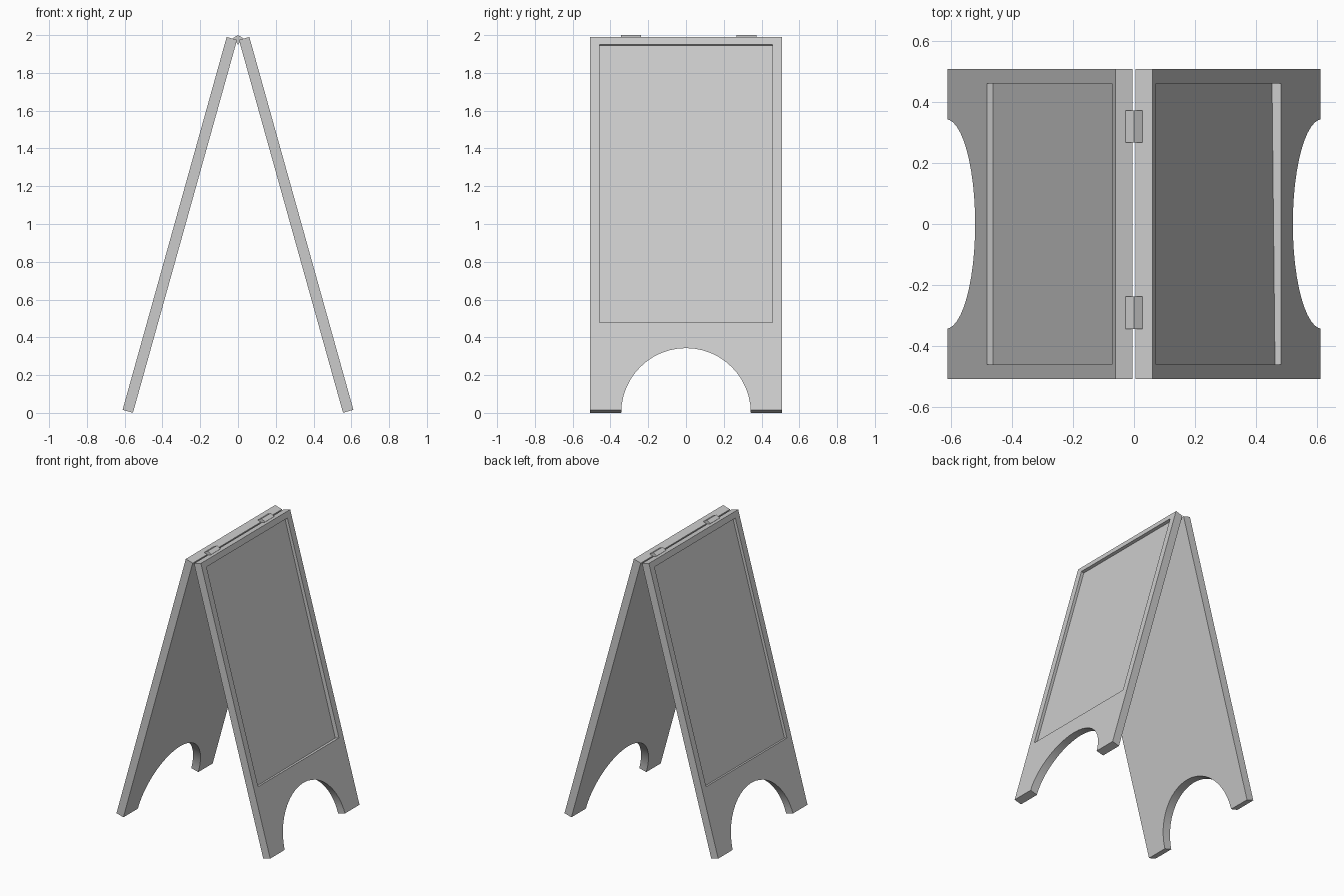
import bpy, bmesh, math
from mathutils import Vector

cube = bpy.data.objects.get("Cube")
if cube:
    bpy.data.objects.remove(cube)

grey = bpy.data.materials.new("light grey")
grey.use_nodes = True
grey.diffuse_color = (0.6, 0.6, 0.6, 1)
grey.node_tree.nodes["Principled BSDF"].inputs["Base Color"].default_value = (0.6, 0.6, 0.6, 1)

TOP = Vector((0.06, 0, 1.99))        # upper outer edge of a board
BOTTOM = Vector((0.611, 0, 0.016))   # lower outer edge of a board
DOWN = (BOTTOM - TOP).normalized()
INWARD = Vector((DOWN.z, 0, -DOWN.x))
LENGTH = (BOTTOM - TOP).length
HALF_WIDTH, THICKNESS = 0.507, 0.057


def add_object(name, bm):
    bmesh.ops.recalc_face_normals(bm, faces=bm.faces)
    mesh = bpy.data.meshes.new(name)
    bm.to_mesh(mesh)
    bm.free()
    mesh.materials.append(grey)
    obj = bpy.data.objects.new(name, mesh)
    bpy.context.collection.objects.link(obj)
    return obj


def place(y, down, depth=0.0):
    """Point on the sloping board, measured from its upper outer edge."""
    return TOP + DOWN * down + INWARD * depth + Vector((0, y, 0))


def rectangle(bm, half, start, end, depth):
    spots = ((-half, start), (half, start), (half, end), (-half, end))
    return [bm.verts.new(place(y, s, depth)) for y, s in spots]


def bridge(bm, a, b):
    for i in range(4):
        j = (i + 1) % 4
        bm.faces.new((a[i], a[j], b[j], b[i]))


def make_board(name, side, twist):
    # Nested rectangles: inner face, outer rim, recess rim and recess floor
    bm = bmesh.new()
    back = rectangle(bm, HALF_WIDTH, 0, LENGTH, THICKNESS)
    rim = rectangle(bm, HALF_WIDTH, 0, LENGTH, 0)
    lip = rectangle(bm, 0.459, 0.042, 1.568, 0)
    floor = rectangle(bm, 0.459, 0.042, 1.568, 0.021)
    floor[2].co += INWARD * twist
    bm.faces.new(back)
    bm.faces.new(floor)
    for a, b in ((back, rim), (rim, lip), (lip, floor)):
        bridge(bm, a, b)
    for v in bm.verts:
        v.co.x *= side
    board = add_object(name, bm)

    # Round arch between the feet, cut level through the board
    bpy.ops.mesh.primitive_cylinder_add(vertices=48, radius=0.343, depth=3,
                                        rotation=(0, math.pi / 2, 0))
    cutter = bpy.context.object
    cutter.hide_render = True
    cut = board.modifiers.new("arch", "BOOLEAN")
    cut.object, cut.operation, cut.solver = cutter, "DIFFERENCE", "EXACT"
    bpy.ops.object.select_all(action="DESELECT")
    bpy.context.view_layer.objects.active = board
    board.select_set(True)
    bpy.ops.object.modifier_apply(modifier=cut.name)
    bpy.data.objects.remove(cutter)
    bpy.ops.object.shade_smooth_by_angle(angle=math.radians(30))


make_board("left_board", 1, 0.01)
make_board("right_board", -1, 0)

# Ridge-shaped hinges joining the two boards at the top
for name, y0, y1 in (("back_hinge", 0.267, 0.372), ("front_hinge", -0.343, -0.238)):
    bm = bmesh.new()
    profile = ((0, 2.0), (0.028, 1.984), (0, 1.95), (-0.028, 1.984))
    ends = [[bm.verts.new((x, y, z)) for x, z in profile] for y in (y0, y1)]
    bm.faces.new(ends[0])
    bm.faces.new(ends[1])
    bridge(bm, *ends)
    add_object(name, bm)
